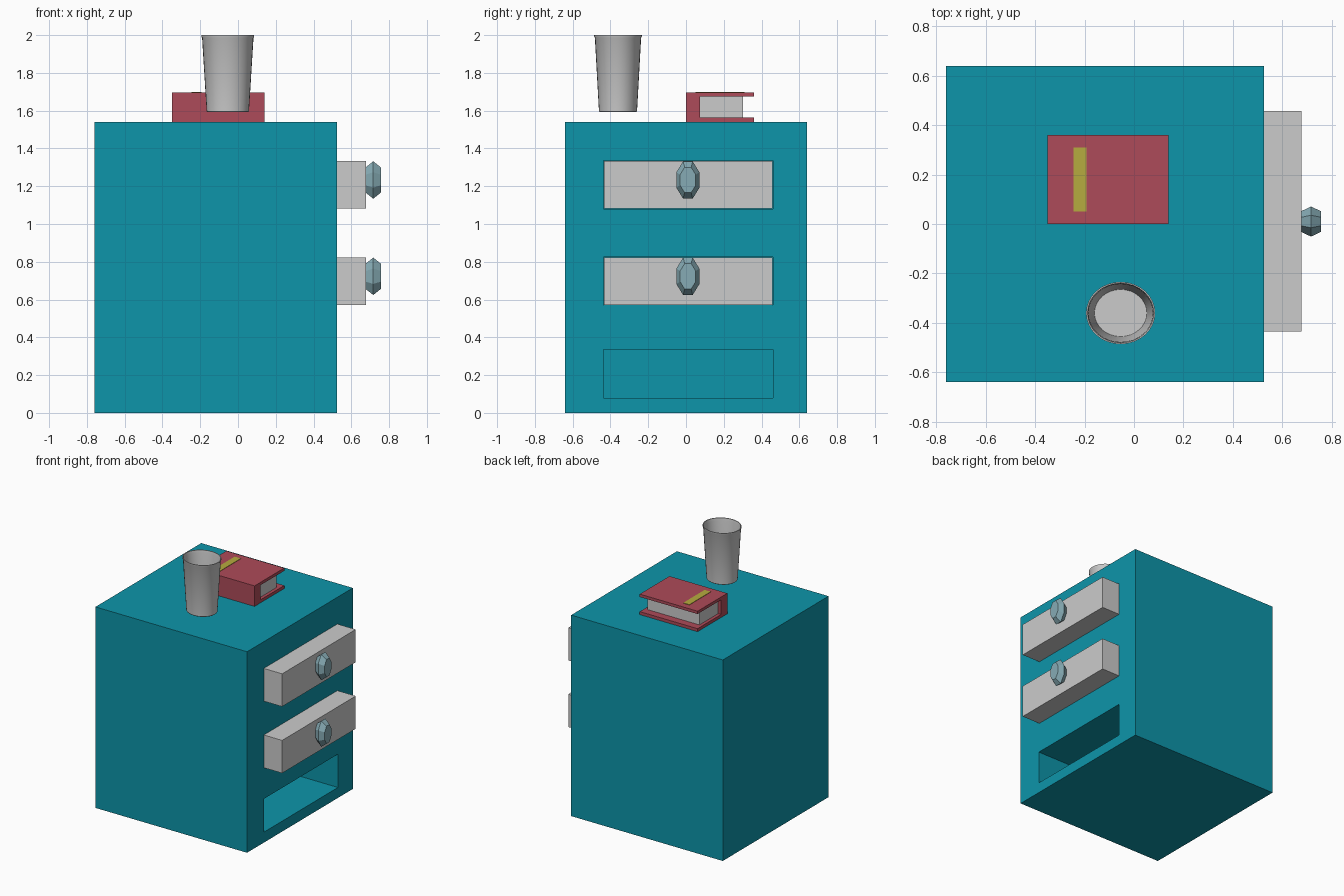
import bpy, bmesh
from math import sin, cos, pi, radians

if "Cube" in bpy.data.objects:
    bpy.data.objects.remove(bpy.data.objects["Cube"])


def material(name, rgb):
    m = bpy.data.materials.new(name)
    m.diffuse_color = (*rgb, 1)
    m.use_nodes = True
    m.node_tree.nodes["Principled BSDF"].inputs["Base Color"].default_value = m.diffuse_color
    return m


TEAL = material("teal_paint", (0.004, 0.30, 0.40))
RED = material("red_cover", (0.42, 0.07, 0.10))
YELLOW = material("yellow_stripe", (0.47, 0.41, 0.05))
GLASS = material("pale_blue_glass", (0.24, 0.41, 0.46))


def finish(name, bm, mat=None):
    bmesh.ops.recalc_face_normals(bm, faces=bm.faces)
    me = bpy.data.meshes.new(name)
    bm.to_mesh(me)
    bm.free()
    ob = bpy.data.objects.new(name, me)
    bpy.context.collection.objects.link(ob)
    if mat:
        me.materials.append(mat)
    return ob


def box(name, x, y, z, mat=None):
    bm = bmesh.new()
    bmesh.ops.create_cube(bm, size=1)
    for v in bm.verts:
        v.co = [a + (b - a) * (c + 0.5) for (a, b), c in zip((x, y, z), v.co)]
    return finish(name, bm, mat)


def loft(name, rings, mat=None):
    """Skin a list of equal-length point rings and cap both ends."""
    bm = bmesh.new()
    loops = [[bm.verts.new(p) for p in ring] for ring in rings]
    n = len(loops[0])
    for a, b in zip(loops, loops[1:]):
        for i in range(n):
            j = (i + 1) % n
            bm.faces.new((a[i], a[j], b[j], b[i]))
    bm.faces.new(loops[0])
    bm.faces.new(loops[-1])
    return finish(name, bm, mat)


# Cabinet with three drawer openings
cabinet = box("cabinet", (-0.76, 0.525), (-0.64, 0.64), (0, 1.54), TEAL)
openings = {"bottom": 0.08, "middle": 0.57, "top": 1.08}
for level, z in openings.items():
    cutter = box(level + "_opening_cutter", (-0.62, 0.7), (-0.437, 0.46), (z, z + 0.255))
    cutter.hide_render = True
    cutter.hide_viewport = True
    cut = cabinet.modifiers.new(level + "_opening", "BOOLEAN")
    cut.operation = "DIFFERENCE"
    cut.solver = "EXACT"
    cut.object = cutter

# Two pulled-out drawers with faceted knobs
for level in ("middle", "top"):
    z = openings[level]
    box(level + "_drawer", (-0.46, 0.678), (-0.434, 0.457), (z + 0.002, z + 0.253))
    rings = []
    for x, s in ((0.676, 0.68), (0.716, 1.0), (0.756, 0.68)):
        angles = [pi / 8 + i * pi / 4 for i in range(8)]
        rings.append([(x, 0.01 + 0.066 * s * cos(a), z + 0.153 + 0.107 * s * sin(a))
                      for a in angles])
    loft(level + "_drawer_knob", rings, GLASS)

# Book: spine, two covers, pages and a stripe
BX, BY = (-0.35, 0.14), (0, 0.36)
box("book_spine", BX, (0, 0.075), (1.563, 1.675), RED)
box("book_lower_cover", BX, BY, (1.54, 1.563), RED)
box("book_upper_cover", BX, BY, (1.675, 1.697), RED)
box("book_pages", (-0.325, 0.115), (0.075, 0.302), (1.563, 1.675))
box("book_stripe", (-0.245, -0.193), (0.05, 0.31), (1.697, 1.70), YELLOW)

# Tapered hollow cup, slightly oval
profile = [(0.108, 1.592), (0.112, 1.596), (0.136, 1.985), (0.140, 1.992),
           (0.140, 2.0), (0.134, 2.0), (0.130, 1.98), (0.106, 1.612)]
rings = [[(-0.054 + r * cos(i * pi / 16), -0.36 + 0.9 * r * sin(i * pi / 16), z)
          for i in range(32)] for r, z in profile]
cup = loft("cup", rings)
bpy.ops.object.select_all(action="DESELECT")
cup.select_set(True)
bpy.context.view_layer.objects.active = cup
bpy.ops.object.shade_smooth_by_angle(angle=radians(30))
